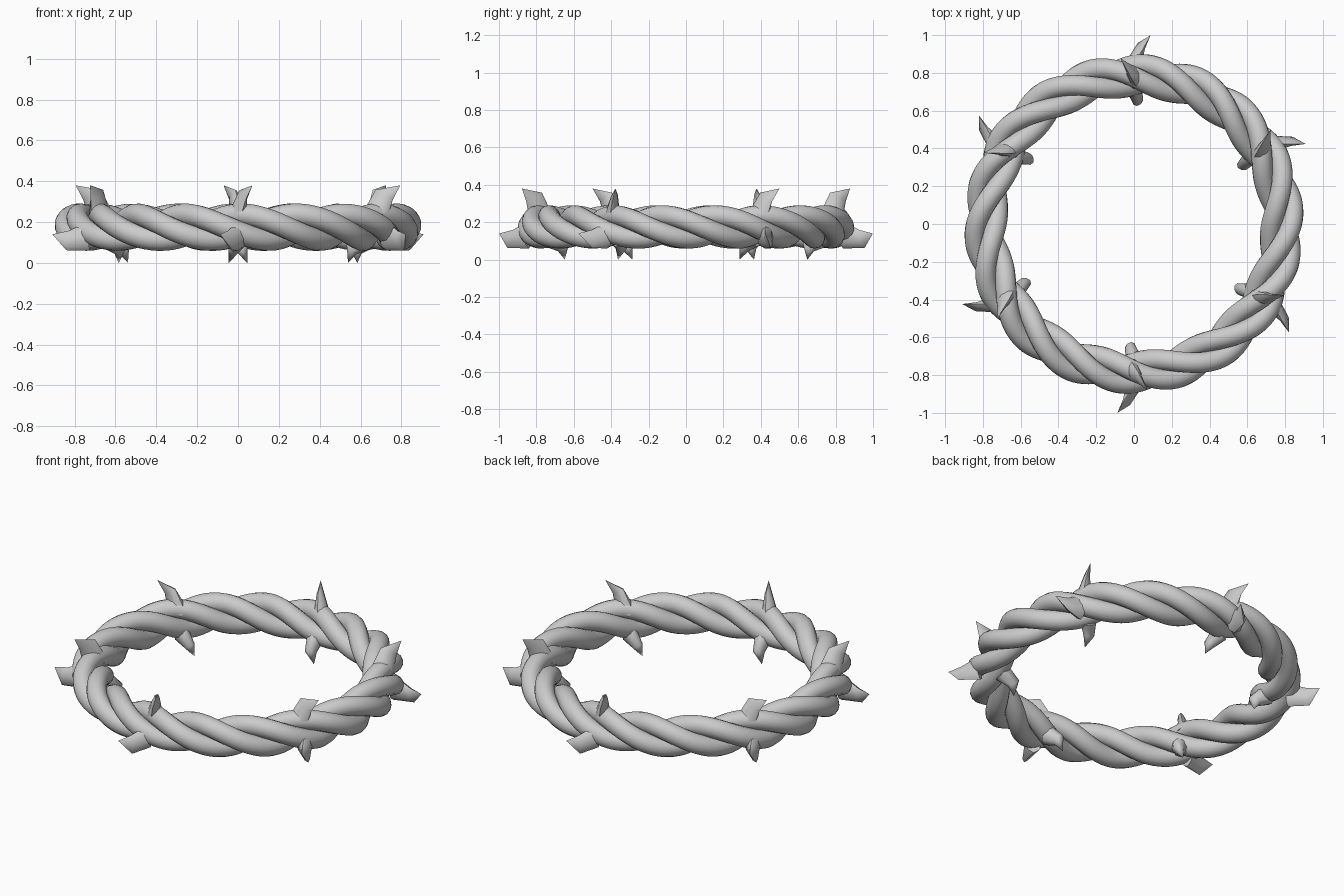
import bpy, bmesh
from math import sin, cos, pi, radians
from mathutils import Vector

if "Cube" in bpy.data.objects:
    bpy.data.objects.remove(bpy.data.objects["Cube"])

RING_R, RING_Z = 0.785, 0.175     # centre line of the ring
OFFSET, VINE_R = 0.061, 0.055     # strand offset from centre line, strand radius
TURNS = 6


def polar(r, z, deg):
    a = radians(deg)
    return Vector((r * cos(a), r * sin(a), z))


# three vines twisted around a circle
def vine(name, phase, steps=216):
    cu = bpy.data.curves.new(name, 'CURVE')
    cu.dimensions = '3D'
    cu.bevel_depth = VINE_R
    cu.bevel_resolution = 5
    sp = cu.splines.new('POLY')
    sp.points.add(steps - 1)
    for i, pt in enumerate(sp.points):
        deg = 360 * i / steps
        p = phase - TURNS * radians(deg - 6)
        v = polar(RING_R + OFFSET * cos(p), RING_Z + OFFSET * sin(p), deg)
        pt.co = (*v, 1)
    sp.use_cyclic_u = True
    ob = bpy.data.objects.new(name, cu)
    bpy.context.collection.objects.link(ob)


for k in range(3):
    vine(f"vine_{k + 1}", k * 2 * pi / 3)


# hooked thorn: wide base, thin shouldered middle, off-centre tip
def thorn(name, base, mid, tip, thick, turn, sides=8):
    bm = bmesh.new()
    tip_v = polar(tip[0], tip[1], tip[2] + turn)
    rings = []
    for (a, b), th in ((base, 0.045), (mid, thick)):
        pa = polar(a[0], a[1], a[2] + turn)
        pb = polar(b[0], b[1], b[2] + turn)
        c, half = (pa + pb) / 2, (pb - pa) / 2
        side = half.cross(tip_v - c).normalized() * th
        rings.append([bm.verts.new(c + half * cos(2 * pi * i / sides)
                                   + side * sin(2 * pi * i / sides))
                      for i in range(sides)])
    t = bm.verts.new(tip_v)
    lo, hi = rings
    for i in range(sides):
        j = (i + 1) % sides
        bm.faces.new((lo[i], lo[j], hi[j], hi[i]))
        bm.faces.new((hi[i], hi[j], t))
    bm.faces.new(lo[::-1])
    bmesh.ops.recalc_face_normals(bm, faces=bm.faces)
    me = bpy.data.meshes.new(name)
    bm.to_mesh(me)
    bm.free()
    ob = bpy.data.objects.new(name, me)
    bpy.context.collection.objects.link(ob)
    bpy.ops.object.select_all(action='DESELECT')
    ob.select_set(True)
    bpy.context.view_layer.objects.active = ob
    bpy.ops.object.shade_smooth_by_angle(angle=radians(60))


# (radius, height, angle): base ends, middle ends, tip; then middle thickness
KINDS = {
    "top_thorn": (((0.71, 0.23, 28), (0.84, 0.23, 31)),
                  ((0.77, 0.358, 31), (0.855, 0.31, 32.5)), (0.88, 0.38, 34.6), 0.018),
    "outer_thorn": (((0.84, 0.06, 30), (0.85, 0.20, 30)),
                    ((0.955, 0.062, 28.3), (0.93, 0.158, 27)), (1.003, 0.14, 25), 0.02),
    "inner_thorn": (((0.69, 0.16, 30), (0.755, 0.07, 30)),
                    ((0.625, 0.085, 28.5), (0.685, 0.045, 28)), (0.65, 0.0, 26), 0.03),
}
for k in range(6):
    for name, (base, mid, tip, thick) in KINDS.items():
        thorn(f"{name}_{k + 1}", base, mid, tip, thick, 60 * k)
